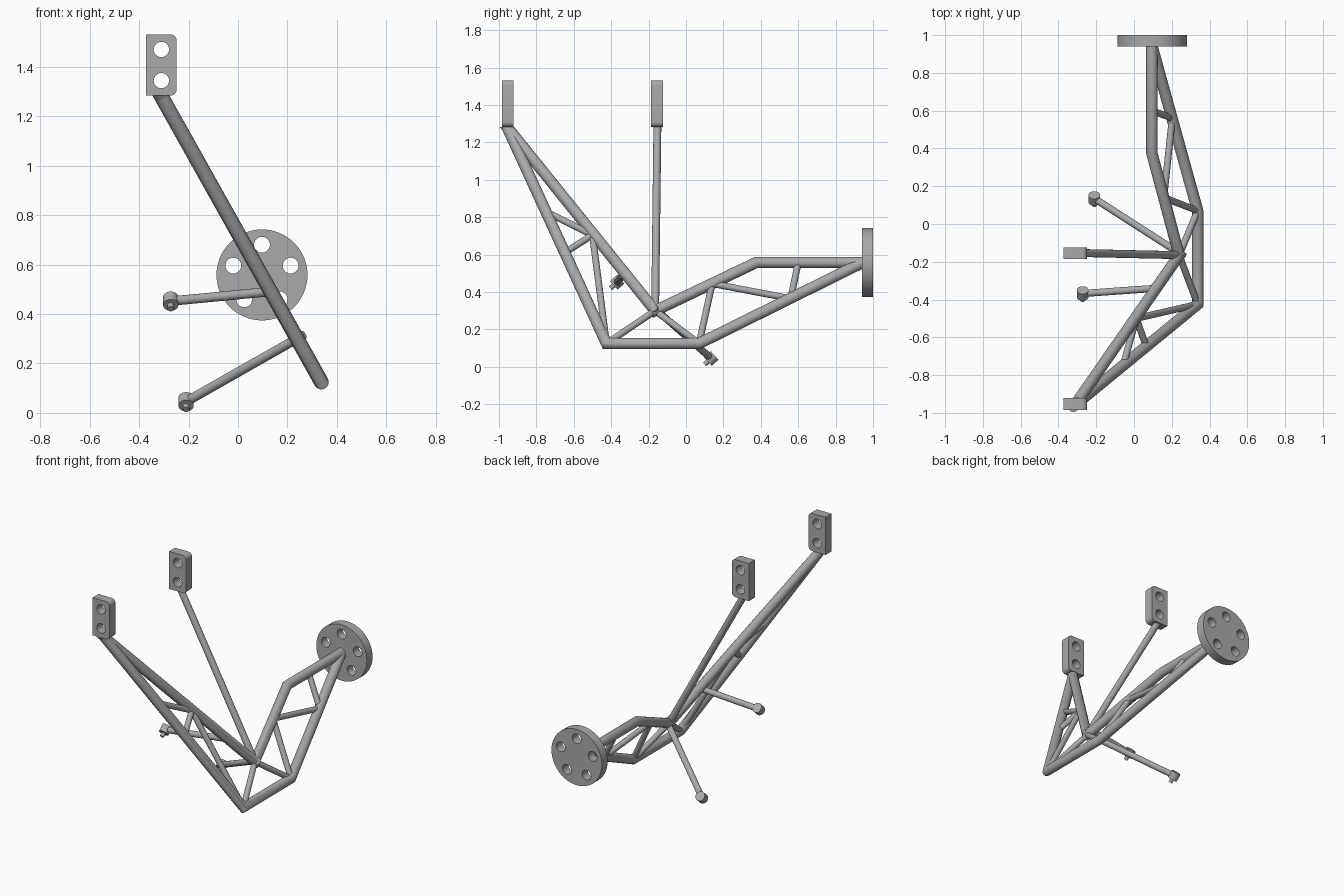
import bpy
import bmesh
from math import cos, sin, pi
from mathutils import Vector

cube = bpy.data.objects.get("Cube")
if cube:
    bpy.data.objects.remove(cube)

steel = bpy.data.materials.new("plain_grey_steel")
steel.use_nodes = True
GREY = (0.40, 0.40, 0.40, 1)
steel.diffuse_color = GREY
steel.node_tree.nodes["Principled BSDF"].inputs["Base Color"].default_value = GREY

UP = Vector((0, 0, 1))
BACK = Vector((0, 1, 0))
NORMAL = Vector((1, 0, 0.56)).normalized()   # normal of the leaning truss plane


def on_plane(y, z):
    """Point of the leaning truss plane."""
    return Vector((0.337 - 0.56 * (z - 0.125), y, z))


def finish(obj):
    bpy.ops.object.select_all(action='DESELECT')
    obj.select_set(True)
    bpy.context.view_layer.objects.active = obj
    if obj.type == 'CURVE':
        bpy.ops.object.convert(target='MESH')
        obj = bpy.context.object
    obj.data.materials.clear()
    obj.data.materials.append(steel)
    bpy.ops.object.shade_smooth_by_angle(angle=0.6)


def tube(name, pts, r, start=None, end=None, side=NORMAL, n=24):
    """Round bar with mitred corners; start and end are optional cut normals."""
    pts = [Vector(p) for p in pts]
    dirs = [(b - a).normalized() for a, b in zip(pts, pts[1:])]
    bm = bmesh.new()
    rings = []
    for i, p in enumerate(pts):
        d = dirs[max(i - 1, 0)]
        cut = d + dirs[min(i, len(dirs) - 1)]
        if i == 0 and start:
            cut = start
        if i == len(pts) - 1 and end:
            cut = end
        v = (side - d * side.dot(d)).normalized()
        u = d.cross(v)
        ring = []
        for k in range(n):
            q = r * (cos(2 * pi * k / n) * v + sin(2 * pi * k / n) * u)
            ring.append(bm.verts.new(p + q - d * (q.dot(cut) / d.dot(cut))))
        rings.append(ring)
    for a, b in zip(rings, rings[1:]):
        for k in range(n):
            j = (k + 1) % n
            bm.faces.new((a[k], a[j], b[j], b[k]))
    bm.faces.new(rings[0])
    bm.faces.new(rings[-1])
    bmesh.ops.recalc_face_normals(bm, faces=bm.faces[:])
    mesh = bpy.data.meshes.new(name)
    bm.to_mesh(mesh)
    bm.free()
    obj = bpy.data.objects.new(name, mesh)
    bpy.context.collection.objects.link(obj)
    finish(obj)


def circle(cx, cz, r, n=32):
    return [(cx + r * cos(2 * pi * k / n), cz + r * sin(2 * pi * k / n)) for k in range(n)]


def drilled_plate(name, outlines, centre, thickness):
    """Upright plate: the first outline is the rim, the rest are holes."""
    curve = bpy.data.curves.new(name, 'CURVE')
    curve.dimensions = '2D'
    curve.fill_mode = 'BOTH'
    curve.extrude = thickness / 2
    for outline in outlines:
        spline = curve.splines.new('POLY')
        spline.points.add(len(outline) - 1)
        for point, (x, z) in zip(spline.points, outline):
            point.co = (x, z, 0, 1)
        spline.use_cyclic_u = True
    obj = bpy.data.objects.new(name, curve)
    obj.location = centre
    obj.rotation_euler = (pi / 2, 0, 0)
    bpy.context.collection.objects.link(obj)
    finish(obj)


# Main truss chords
top = on_plane(-0.957, 1.283)
node = on_plane(-0.165, 0.30)
low_front = on_plane(-0.425, 0.125)
low_back = on_plane(0.07, 0.125)
bend = on_plane(0.375, 0.558)
hub = on_plane(0.945, 0.558)
tube("upper_chord", [top, node, bend, hub], 0.03, UP, BACK)
tube("lower_chord", [top, low_front, low_back, hub], 0.03, UP, BACK)

# Thin truss braces
front_joint = on_plane(-0.50, 0.705)
back_joint = on_plane(0.14, 0.445)
low_joint = on_plane(0.56, 0.365)
braces = [
    (node, low_front), (node, low_back),
    (low_front, front_joint),
    (front_joint, on_plane(-0.65, 0.61)),
    (front_joint, on_plane(-0.75, 0.83)),
    (low_back, back_joint), (back_joint, low_joint),
    (low_joint, on_plane(0.60, 0.558)),
]
for i, pair in enumerate(braces):
    tube(f"truss_brace_{i + 1}", pair, 0.018)

# Strut to the second mounting plate
tube("plate_strut", [(-0.31, -0.153, 1.283), node], 0.021, UP, side=BACK)

# Mounting plates: square corners on one side, rounded on the other
w, h, c = 0.062, 0.124, 0.026
rim = [(-w, h), (-w, -h)]
for sign in (-1, 1):
    for k in range(7):
        a = sign * pi / 2 * (1 - k / 6 if sign < 0 else k / 6)
        rim.append((w - c + c * cos(a), sign * (h - c) + c * sin(a)))
holes = [circle(0, 0.063, 0.031), circle(0, -0.063, 0.031)]
for name, y in (("front_mounting_plate", -0.953), ("rear_mounting_plate", -0.155)):
    drilled_plate(name, [rim] + holes, (-0.31, y, 1.407), 0.062)

# Round flange with five bolt holes
bolts = [circle(0.122 * cos(pi / 2 + 2 * pi * k / 5), 0.122 * sin(pi / 2 + 2 * pi * k / 5), 0.032)
         for k in range(5)]
drilled_plate("wheel_flange", [circle(0, 0, 0.184, 64)] + bolts, (0.097, 0.97, 0.558), 0.06)

# Side arms with pivot joints
AXIS = Vector((0, -0.75, -0.66)).normalized()
arms = {
    "upper_arm": (Vector((0.125, -0.34, 0.49)), Vector((-0.272, -0.368, 0.452))),
    "lower_arm": (Vector((0.265, -0.17, 0.315)), Vector((-0.21, 0.135, 0.045))),
}
for name, (root, tip) in arms.items():
    tube(name, [root, tip], 0.019)
    tube(name + "_joint", [tip - AXIS * 0.024, tip + AXIS * 0.024], 0.031)
    tube(name + "_pin", [tip, tip + AXIS * 0.048], 0.013, n=16)
